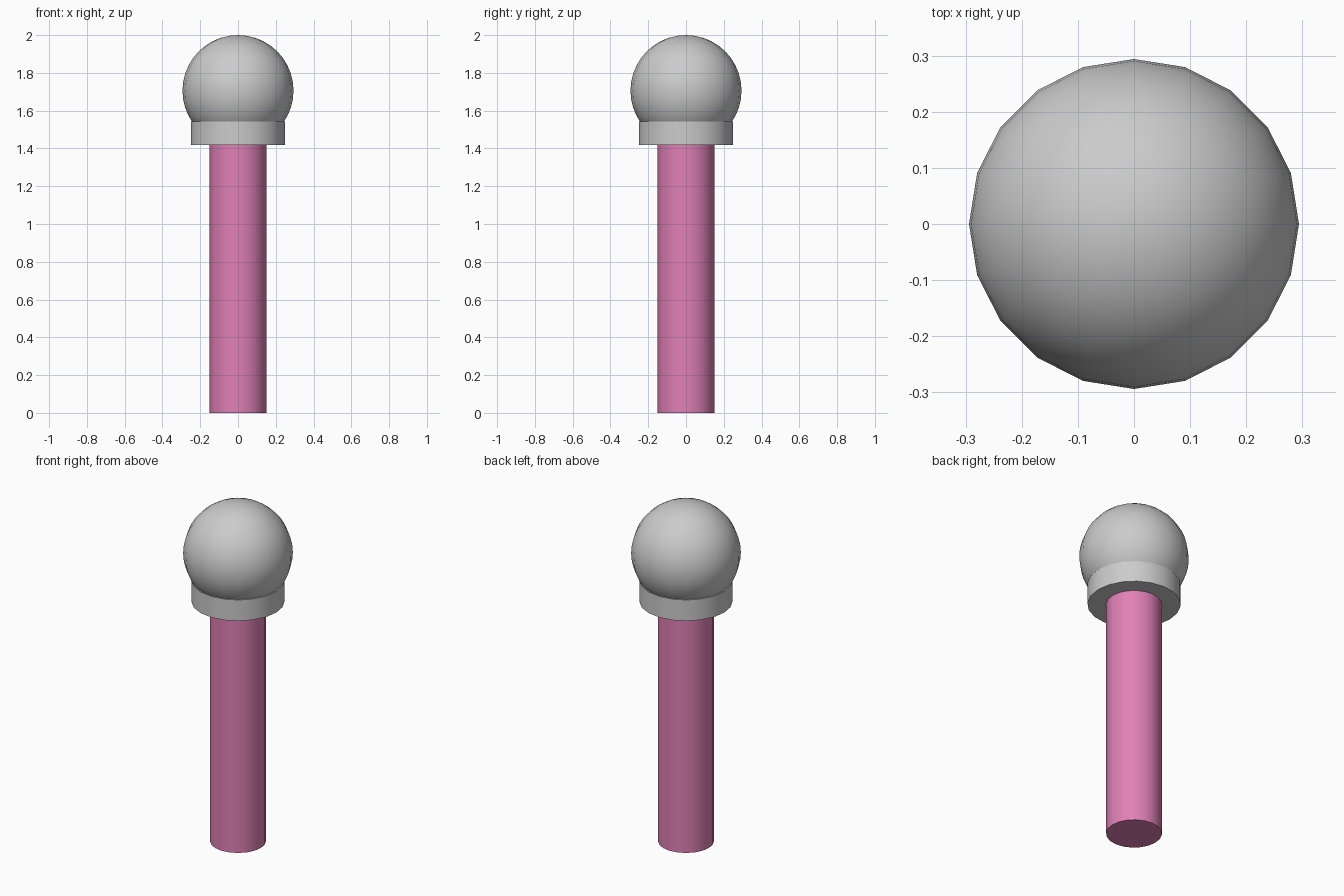
import bpy
import math

if "Cube" in bpy.data.objects:
    bpy.data.objects.remove(bpy.data.objects["Cube"])

SIDES = 20


def finish(obj, name, mat=None):
    obj.name = name
    if mat:
        obj.data.materials.append(mat)
    bpy.ops.object.shade_smooth_by_angle(angle=math.radians(30))


def cylinder(name, radius, z0, z1, mat=None):
    bpy.ops.mesh.primitive_cylinder_add(
        vertices=SIDES, radius=radius, depth=z1 - z0, location=(0, 0, (z0 + z1) / 2))
    finish(bpy.context.object, name, mat)


pink = bpy.data.materials.new("pink")
pink.diffuse_color = (0.75, 0.22, 0.47, 1)
pink.use_nodes = True
pink.node_tree.nodes["Principled BSDF"].inputs["Base Color"].default_value = pink.diffuse_color

# Pink handle
cylinder("handle", 0.15, 0.0, 1.42, pink)

# Grey collar ring under the ball
cylinder("collar", 0.25, 1.418, 1.542)

# Ball head seated in the collar
bpy.ops.mesh.primitive_uv_sphere_add(
    segments=SIDES, ring_count=20, radius=0.294, location=(0, 0, 1.706))
finish(bpy.context.object, "ball_head")
